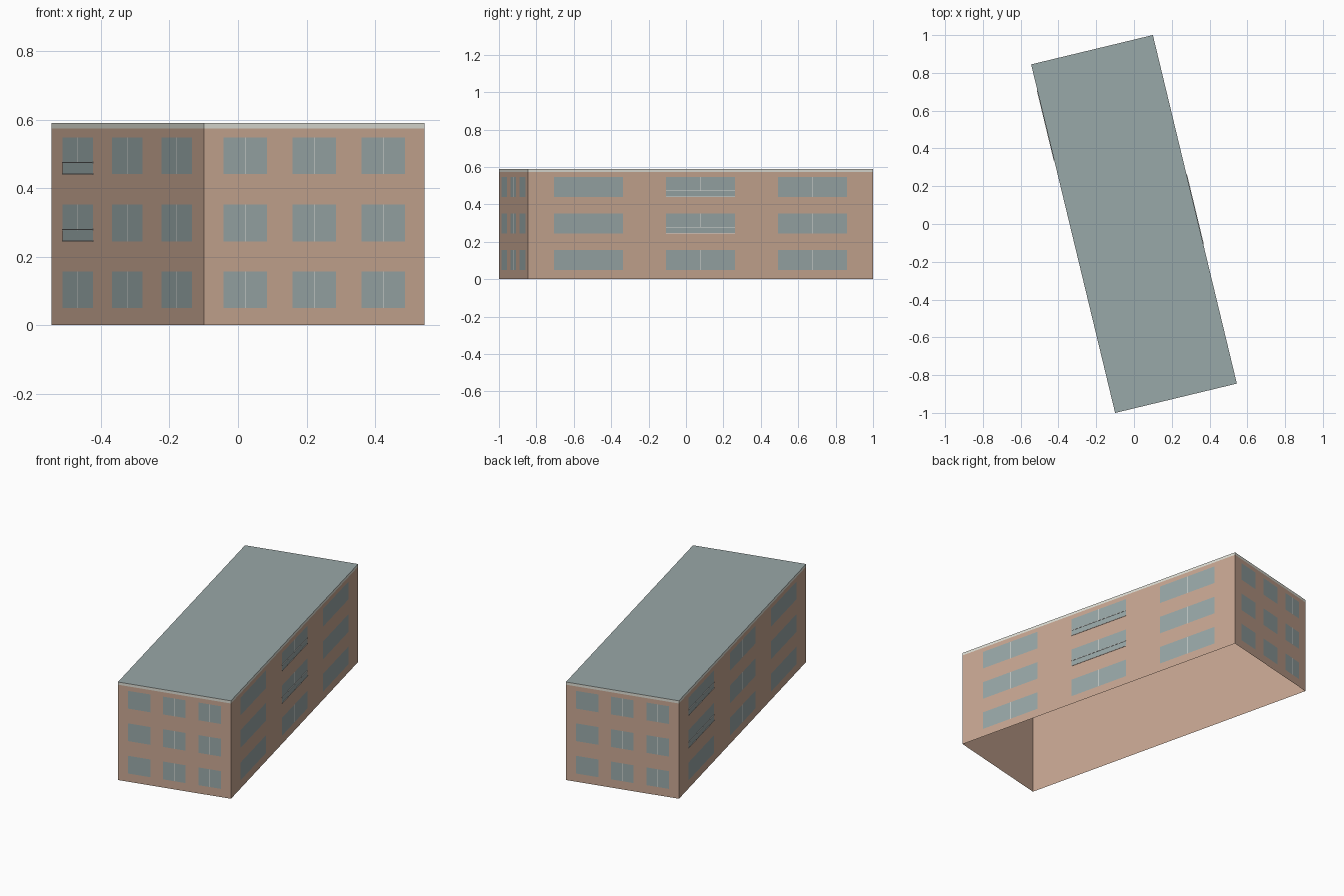
import bpy, bmesh
from math import radians
from mathutils import Matrix

cube = bpy.data.objects.get("Cube")
if cube:
    bpy.data.objects.remove(cube, do_unlink=True)

WIDTH, LENGTH, HEIGHT, BAND_Z = 0.663, 1.898, 0.59, 0.574
TURN = Matrix.Rotation(radians(13.55), 4, "Z")
ROWS = (0.103, 0.298, 0.494)
GLASS_H = 0.107


def material(name, rgb):
    linear = [((c / 255 + 0.055) / 1.055) ** 2.4 for c in rgb] + [1]
    mat = bpy.data.materials.new(name)
    mat.use_nodes = True
    mat.diffuse_color = linear
    mat.node_tree.nodes["Principled BSDF"].inputs["Base Color"].default_value = linear
    return mat


brick = material("tan_wall", (200, 167, 146))
teal = material("grey_teal", (153, 168, 168))
light = material("pale_band", (221, 221, 211))
white = material("white_trim", (240, 240, 236))


def add_box(bm, centre, size, turn):
    """Add a box, given in wall space, to the mesh."""
    place = turn @ Matrix.Translation(centre) @ Matrix.Diagonal((*size, 1))
    bmesh.ops.create_cube(bm, size=1, matrix=place)


def add_panel(bm, x, y, z, width, height, turn):
    """Add a flat upright panel facing out of the wall."""
    place = (turn @ Matrix.Translation((x, y, z)) @ Matrix.Rotation(radians(90), 4, "X")
             @ Matrix.Diagonal((width, height, 1, 1)))
    bmesh.ops.create_grid(bm, x_segments=1, y_segments=1, size=0.5, matrix=place)


def finish(name, bm, *mats):
    mesh = bpy.data.meshes.new(name)
    bm.to_mesh(mesh)
    bm.free()
    for mat in mats:
        mesh.materials.append(mat)
    bpy.context.collection.objects.link(bpy.data.objects.new(name, mesh))


# Main block: walls, roof band and flat roof in one shell, open underneath
bm = bmesh.new()
add_box(bm, (0, 0, HEIGHT / 2), (WIDTH, LENGTH, HEIGHT), TURN)
bm.normal_update()
floor = [face for face in bm.faces if face.normal.z < -0.5]
bmesh.ops.delete(bm, geom=floor, context="FACES_ONLY")
bmesh.ops.bisect_plane(bm, geom=bm.verts[:] + bm.edges[:] + bm.faces[:],
                       plane_co=(0, 0, BAND_Z), plane_no=(0, 0, 1))
bm.normal_update()
for face in bm.faces:
    if face.normal.z > 0.5:
        face.material_index = 1
    elif face.calc_center_median().z > BAND_Z:
        face.material_index = 2
finish("building_block", bm, brick, teal, light)

# Each wall: quarter turns, distance out, column spacing, window width, balcony column
WALLS = {
    "front": (0, LENGTH / 2, 0.207, 0.131, None),
    "left": (1, WIDTH / 2, 0.616, 0.38, 0),
    "back": (2, LENGTH / 2, 0.207, 0.131, None),
    "right": (3, WIDTH / 2, 0.616, 0.38, -1),
}

for side, (quarter, out, pitch, width, balcony) in WALLS.items():
    turn = TURN @ Matrix.Rotation(radians(90 * quarter), 4, "Z")
    # Window panes with a slim centre bar
    glass, bars = bmesh.new(), bmesh.new()
    for column in (-1, 0, 1):
        for z in ROWS:
            add_panel(glass, column * pitch, -out - 0.0005, z, width, GLASS_H, turn)
            add_panel(bars, column * pitch, -out - 0.001, z, 0.002, GLASS_H, turn)
    finish(side + "_windows", glass, teal)
    finish(side + "_window_bars", bars, white)

    # Shallow balconies on the upper floors
    if balcony is not None:
        panels, rails = bmesh.new(), bmesh.new()
        x = balcony * pitch
        for z in ROWS[1:]:
            low = z - GLASS_H / 2
            add_panel(panels, x, -out - 0.0015, low + 0.017, width, 0.03, turn)
            for lift in (0.001, 0.034):
                add_box(rails, (x, -out - 0.0015, low + lift), (width, 0.003, 0.003), turn)
        finish(side + "_balcony_panels", panels, teal)
        finish(side + "_balcony_rails", rails, white)
